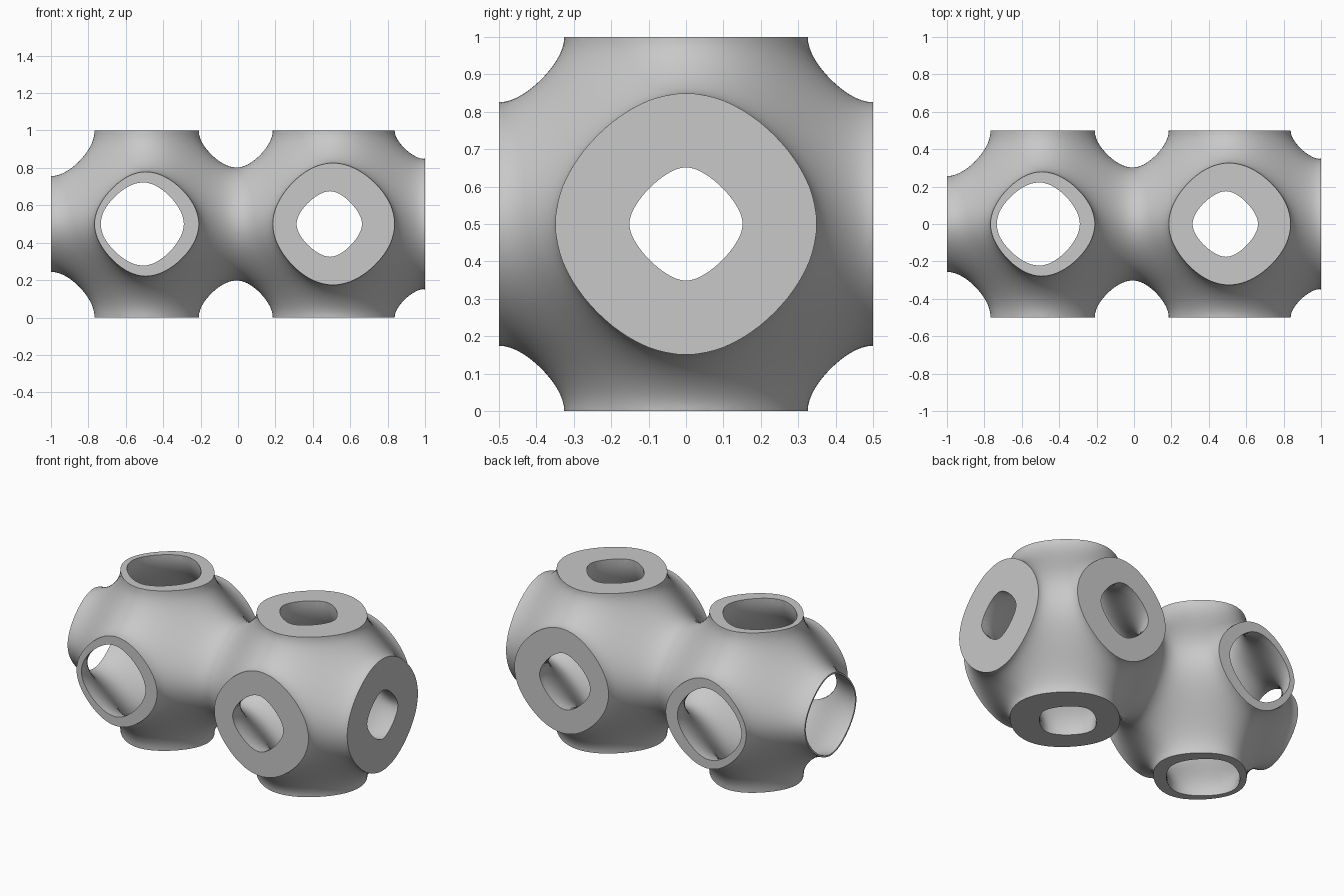
import bpy
import bmesh
from math import cos, pi, sin, tan
from mathutils import Vector

cube = bpy.data.objects.get("Cube")
if cube:
    bpy.data.objects.remove(cube, do_unlink=True)

DIVISIONS = 48      # facets along each side of the projected cube
REACH = 0.95        # longest ray; anything outside the cell is trimmed
CENTRE = Vector((-0.5, 0, 0.5))
AXES = [Vector((1, 0, 0)), Vector((0, 1, 0)), Vector((0, 0, 1))]


def half_thickness(x):
    """Wall grows evenly from thin at -x to thick at +x."""
    return 0.052 + 0.047 * x


def field(p):
    """Periodic minimal surface, positive inside, straight beyond its cell."""
    return sum(cos(2 * pi * min(abs(c), 0.5)) for c in p)


def ray_hit(direction):
    near, far = 0.0, REACH
    for _ in range(24):
        mid = (near + far) / 2
        if field(direction * mid) > 0:
            near = mid
        else:
            far = mid
    return near


def outward(p):
    return Vector([sin(2 * pi * c) for c in p - CENTRE]).normalized()


# Middle surface of one cell: a gridded cube projected on the surface
bm = bmesh.new()
bmesh.ops.create_cube(bm, size=2)
bmesh.ops.subdivide_edges(bm, edges=bm.edges[:], cuts=DIVISIONS - 1,
                          use_grid_fill=True)
for v in bm.verts:
    d = Vector([tan(c * pi / 4) for c in v.co]).normalized()
    v.co = CENTRE + d * ray_hit(d)

# Trim the cell flat on its six sides
for axis in AXES:
    for sign in (-1, 1):
        bmesh.ops.bisect_plane(
            bm, geom=bm.verts[:] + bm.edges[:] + bm.faces[:],
            dist=1e-5, plane_co=CENTRE + axis * sign * 0.5,
            plane_no=axis * sign, clear_outer=True)

# Second cell beside the first, welded where they meet
copy = bmesh.ops.duplicate(bm, geom=bm.verts[:] + bm.edges[:] + bm.faces[:])
bmesh.ops.translate(bm, vec=AXES[0],
                    verts=[g for g in copy["geom"]
                           if isinstance(g, bmesh.types.BMVert)])
bmesh.ops.remove_doubles(bm, verts=bm.verts[:], dist=0.0002)
for f in bm.faces:
    f.smooth = True

# Outer and inner skins, offset from the middle surface
rim = [e for e in bm.edges if e.is_boundary]
outer = bm.verts[:]
copy = bmesh.ops.duplicate(bm, geom=outer + bm.edges[:] + bm.faces[:])
inner_of = copy["vert_map"]
bmesh.ops.reverse_faces(bm, faces=[g for g in copy["geom"]
                                   if isinstance(g, bmesh.types.BMFace)])
for v in outer:
    offset = outward(v.co) * half_thickness(v.co.x)
    inner_of[v].co = v.co - offset
    v.co = v.co + offset

# Flat ring caps between the two skins on every open side
for e in rim:
    loop = e.link_loops[0]
    a, b = loop.vert, loop.link_loop_next.vert
    bm.faces.new((b, a, inner_of[a], inner_of[b]))
    e.smooth = False
    bm.edges.get((inner_of[a], inner_of[b])).smooth = False

mesh = bpy.data.meshes.new("lattice_shell")
bm.to_mesh(mesh)
bm.free()
shell = bpy.data.objects.new("lattice_shell", mesh)
bpy.context.collection.objects.link(shell)

# Plain grey material
grey = bpy.data.materials.new("light_grey")
grey.use_nodes = True
colour = (0.58, 0.58, 0.58, 1)
grey.diffuse_color = colour
grey.node_tree.nodes["Principled BSDF"].inputs["Base Color"].default_value = colour
mesh.materials.append(grey)
